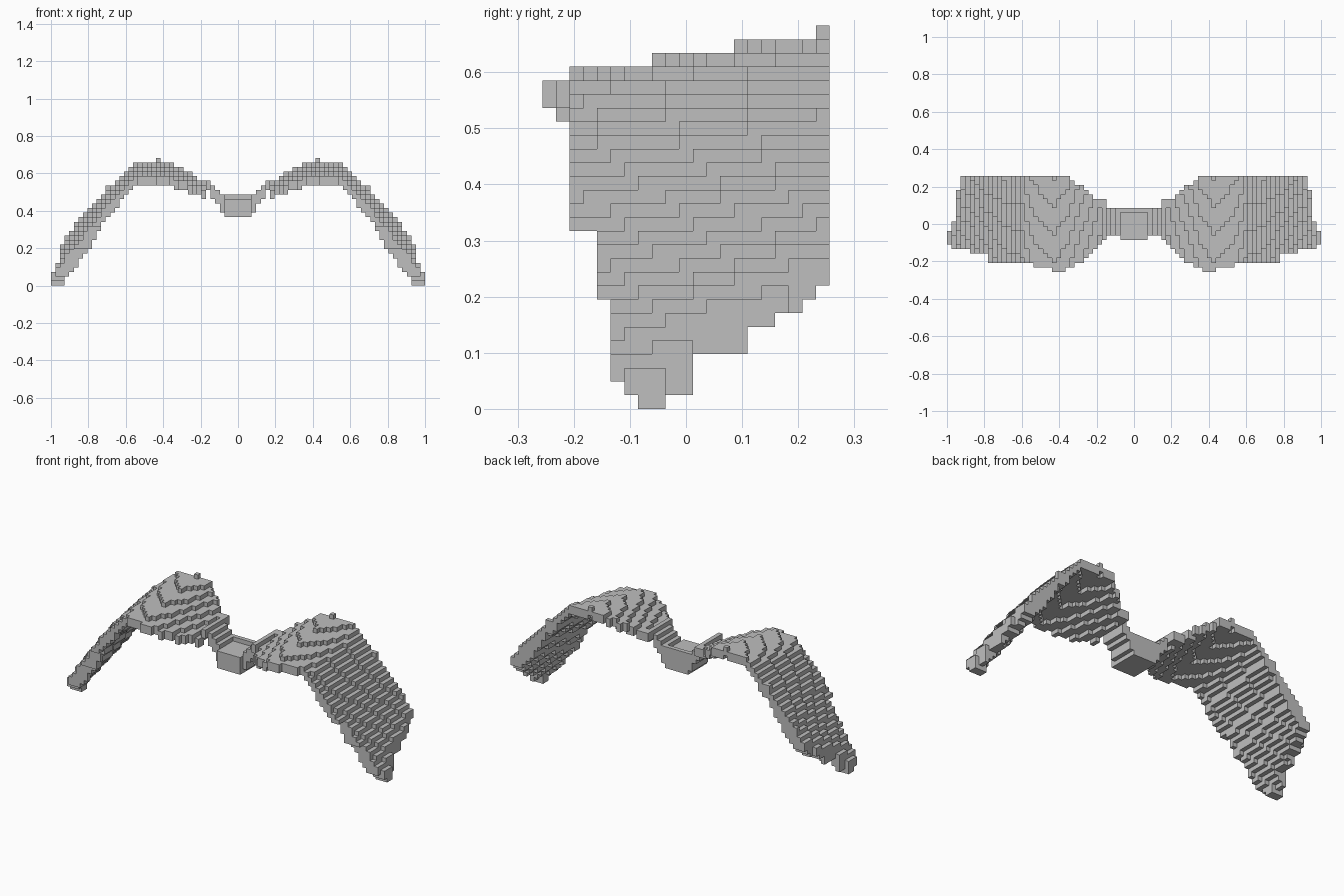
import bpy, bmesh, math

cube = bpy.data.objects.get("Cube")
if cube:
    bpy.data.objects.remove(cube, do_unlink=True)

S = 2 / 82            # block size
NX, NY = 41, 21       # blocks per half span, blocks in depth
BACK = NY * S / 2

mat = bpy.data.materials.new("light_grey")
mat.use_nodes = True
GREY = (0.52, 0.52, 0.52, 1)
mat.diffuse_color = GREY
mat.node_tree.nodes["Principled BSDF"].inputs["Base Color"].default_value = GREY


def lerp(points, x):
    """Read a polyline profile at x."""
    if x <= points[0][0]:
        return points[0][1]
    for (x0, v0), (x1, v1) in zip(points, points[1:]):
        if x <= x1:
            return v0 + (v1 - v0) * (x - x0) / (x1 - x0)
    return points[-1][1]


def step(points, x):
    """First value whose limit lies above x."""
    return next(v for limit, v in points if x < limit)


# Arch height along the back edge, forward slope and thickness
ARCH = [(0.07, .475), (.12, .50), (.16, .55), (.20, .575), (.25, .60), (.31, .622),
        (.34, .642), (.43, .662), (.535, .642), (.583, .622), (.685, .525),
        (.80, .407), (.877, .31), (.93, .25), (1.0, .135)]
TILT = [(.6, .165), (.7, .19), (.8, .27), (.9, .30)]
THICK = [(.07, .098), (.13, .073), (.18, .05), (.6, .052), (.7, .073), (.8, .115), (.93, .122)]
# Outline in plan
FRONT = [(.075, -.072), (.12, -.06), (.15, -.085), (.2, -.13), (.27, -.2), (.34, -.235),
         (.39, -.256), (.43, -.256), (.46, -.235), (.51, -.232), (.55, -.21), (.78, -.21),
         (.785, -.16), (.88, -.16), (.89, -.135), (.96, -.135), (.98, -.11)]
REAR = [(.146, .086), (.22, .14), (.244, .165), (.27, .19), (.32, .215), (.345, .24),
        (.927, .26), (.951, .19), (.976, .02), (2, -.03)]
# Outline from the side, by height
LOW = [(.025, -.086), (.049, -.11), (.196, -.135), (.318, -.16), (.513, -.21),
       (.537, -.232), (9, -.26)]
HIGH = [(.025, -.036), (.098, .013), (.147, .11), (.172, .16), (.196, .208),
        (.22, .232), (9, .26)]


def wing_blocks():
    cells = set()
    for i in range(3, NX):
        x = (i + .5) * S
        for j in range(NY):
            y = (j + .5) * S - BACK
            if not lerp(FRONT, x) < y < step(REAR, x):
                continue
            top = math.ceil((lerp(ARCH, x) - lerp(TILT, x) * (BACK - y)) / S) - 1
            if x < .16:                       # level root beside the bridge
                top = math.ceil(lerp(ARCH, x) / S) - 1
            count = max(2, round(lerp(THICK, x) / S))
            for k in range(max(0, top - count + 1), top + 1):
                z = (k + .5) * S
                if step(LOW, z) < y < step(HIGH, z):
                    cells.add((i, j, k))
    # Wing tip foot
    for i in range(38, NX):
        for j in range(7, 9):
            cells.update({(i, j, 0), (i, j, 1)})
    return cells


def bridge_blocks():
    cells = set()
    for i in range(-3, 3):
        for j in range(7, 14):
            top = 20 if j > 12 else 19
            cells.update((i, j, k) for k in range(15, top))
    return cells


SIDES = {
    (1, 0, 0): [(1, 0, 0), (1, 1, 0), (1, 1, 1), (1, 0, 1)],
    (-1, 0, 0): [(0, 0, 0), (0, 0, 1), (0, 1, 1), (0, 1, 0)],
    (0, 1, 0): [(0, 1, 0), (0, 1, 1), (1, 1, 1), (1, 1, 0)],
    (0, -1, 0): [(0, 0, 0), (1, 0, 0), (1, 0, 1), (0, 0, 1)],
    (0, 0, 1): [(0, 0, 1), (1, 0, 1), (1, 1, 1), (0, 1, 1)],
    (0, 0, -1): [(0, 0, 0), (0, 1, 0), (1, 1, 0), (1, 0, 0)],
}


def build(name, cells):
    """Skin the outside of a set of blocks."""
    bm = bmesh.new()
    verts = {}
    for c in cells:
        for d, corners in SIDES.items():
            if tuple(a + b for a, b in zip(c, d)) in cells:
                continue
            ring = []
            for o in corners:
                p = tuple(a + b for a, b in zip(c, o))
                if p not in verts:
                    verts[p] = bm.verts.new((p[0] * S, p[1] * S - BACK, p[2] * S))
                ring.append(verts[p])
            bm.faces.new(ring)
    # Merge level faces into larger steps
    bmesh.ops.dissolve_limit(bm, angle_limit=.01, verts=bm.verts[:], edges=bm.edges[:])
    mesh = bpy.data.meshes.new(name)
    bm.to_mesh(mesh)
    bm.free()
    mesh.materials.append(mat)
    obj = bpy.data.objects.new(name, mesh)
    bpy.context.collection.objects.link(obj)
    return obj


wing = wing_blocks()
build("left_wing", wing)
build("right_wing", {(-1 - i, j, k) for i, j, k in wing})
build("centre_bridge", bridge_blocks())
